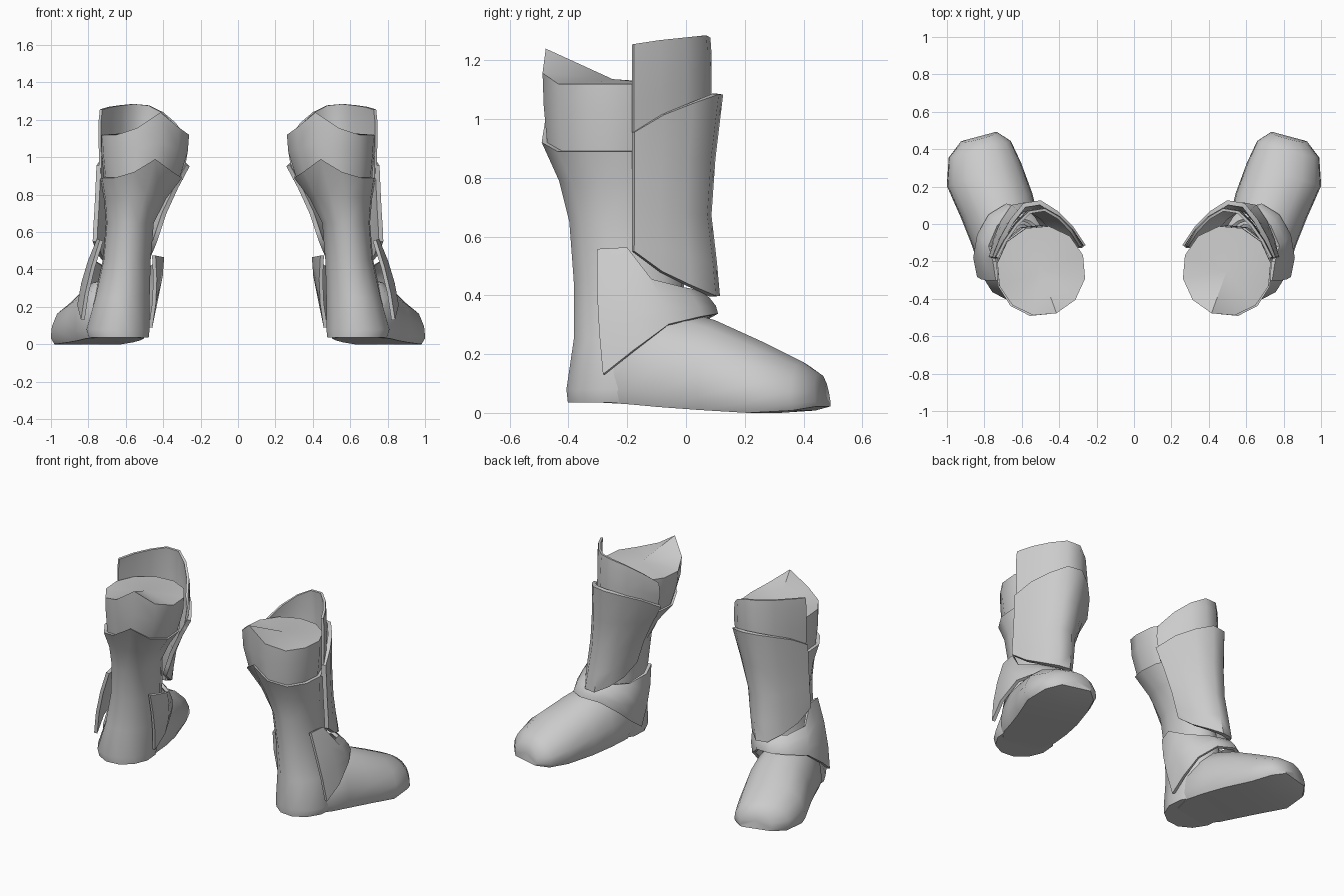
import bpy, bmesh, math
from mathutils import Vector

if "Cube" in bpy.data.objects:
    bpy.data.objects.remove(bpy.data.objects["Cube"], do_unlink=True)

grey = bpy.data.materials.new("plain_grey")
grey.use_nodes = True
GREY = (0.6, 0.6, 0.6, 1)
grey.diffuse_color = GREY
grey.node_tree.nodes["Principled BSDF"].inputs["Base Color"].default_value = GREY


def finish(name, bm, thickness=0):
    """Turn a left-side part into a mirrored, smooth-shaded pair."""
    bmesh.ops.recalc_face_normals(bm, faces=bm.faces)
    mesh = bpy.data.meshes.new(name)
    bm.to_mesh(mesh)
    bm.free()
    mesh.materials.append(grey)
    obj = bpy.data.objects.new(name, mesh)
    bpy.context.collection.objects.link(obj)
    if thickness:
        solid = obj.modifiers.new("thickness", "SOLIDIFY")
        solid.thickness = thickness
        solid.offset = 0
    mirror = obj.modifiers.new("pair", "MIRROR")
    mirror.use_mirror_merge = False
    bpy.ops.object.select_all(action="DESELECT")
    obj.select_set(True)
    bpy.context.view_layer.objects.active = obj
    bpy.ops.object.convert(target="MESH")
    bpy.ops.object.shade_smooth_by_angle(angle=math.radians(50))


def loft(name, rows, closed=True, thickness=0):
    """Skin rows of points; closed rows become tubes with fanned caps."""
    bm = bmesh.new()
    grid = [[bm.verts.new(p) for p in row] for row in rows]
    n = len(grid[0])
    for a, b in zip(grid, grid[1:]):
        for i in range(n if closed else n - 1):
            j = (i + 1) % n
            bm.faces.new((a[i], a[j], b[j], b[i]))
    if closed:
        for row in (grid[0], grid[-1]):
            hub = bm.verts.new(sum((v.co for v in row), Vector()) / n)
            for i in range(n):
                bm.faces.new((row[i], row[(i + 1) % n], hub))
    finish(name, bm, thickness)


# Leg tubes: rings whose rim rises to a point at the inner back
PEAK = 250


def ring(z, cx, cy, rx, ry, lift=0):
    points = []
    for k in range(12):
        a = math.radians(PEAK + 30 * k)
        off = min(k, 12 - k)
        up = lift * max(0, 1 - off / 2) ** 1.7
        points.append((cx + rx * math.cos(a), cy + ry * math.sin(a), z + up))
    return points


loft("boot_leg", [ring(*r) for r in (
    (0.035, 0.64, -0.22, 0.165, 0.185),
    (0.08, 0.645, -0.215, 0.175, 0.195),
    (0.25, 0.62, -0.19, 0.15, 0.195),
    (0.45, 0.595, -0.195, 0.13, 0.19),
    (0.65, 0.578, -0.21, 0.13, 0.19),
    (0.78, 0.55, -0.22, 0.17, 0.215, 0.03),
    (0.89, 0.518, -0.25, 0.222, 0.245, 0.1))])

loft("leg_cuff", [ring(*r) for r in (
    (0.885, 0.515, -0.245, 0.205, 0.23, 0.07),
    (1.03, 0.5, -0.248, 0.235, 0.24, 0.05),
    (1.12, 0.496, -0.25, 0.238, 0.242, 0.12))])


# Foot: domed cross sections from heel to toe
HALF = ((0, 0), (0.9, 0), (1, 0.14), (0.97, 0.4), (0.83, 0.68), (0.48, 0.92), (0, 1))


def section(x, y, half_width, low, high, turn, lean=0):
    a = math.radians(turn)
    outline = HALF + tuple((-u, v) for u, v in HALF[-2:0:-1])
    return [(x + u * half_width * math.cos(a) - v * lean * math.sin(a),
             y - u * half_width * math.sin(a) - v * lean * math.cos(a),
             low + v * (high - low)) for u, v in outline]


loft("boot_foot", [section(*s) for s in (
    (0.64, -0.29, 0.11, 0.036, 0.2, 10),
    (0.66, -0.16, 0.18, 0.03, 0.36, 15),
    (0.69, -0.04, 0.192, 0.02, 0.355, 18),
    (0.735, 0.1, 0.202, 0.01, 0.315, 18),
    (0.802, 0.265, 0.208, 0, 0.24, 17),
    (0.825, 0.4, 0.172, 0.008, 0.175, 15, 0.005),
    (0.83, 0.468, 0.1, 0.022, 0.135, 15, 0.015))])


# Shin plates: open chevrons, straight outside and bowed inside the ridge
def chevron(z, front, x_out, x_ridge, y_ridge, x_in, drop=0):
    ridge = Vector((x_ridge, y_ridge, z + front))
    points = []
    for end, bow, side, steps in (
            (Vector((x_out, -0.18, z)), 0.024, 1, (0, 0.28, 0.58, 0.86)),
            (Vector((x_in, -0.12, z - drop)), 0.034, -1, (0.86, 0.6, 0.3, 0))):
        for t in steps:
            p = end.lerp(ridge, t)
            run = ridge - end
            normal = Vector((run.y, -run.x, 0)).normalized() * side
            p += normal * bow * math.sin(math.pi * t)
            p.z = z + front * t ** 0.7 - (z - end.z) * (1 - t) ** 1.5
            points.append(p)
    return points


loft("knee_plate", [chevron(*r) for r in (
    (0.88, 0.1, 0.735, 0.53, 0.1, 0.3),
    (1.06, 0.05, 0.738, 0.525, 0.1, 0.275, 0.03),
    (1.2, 0.03, 0.738, 0.52, 0.1, 0.278, 0.13),
    (1.255, 0.033, 0.732, 0.52, 0.095, 0.285, 0.15))], False, 0.015)

loft("shin_plate", [chevron(*r) for r in (
    (0.55, -0.17, 0.765, 0.62, 0.13, 0.445),
    (0.61, -0.11, 0.763, 0.605, 0.118, 0.425),
    (0.7, -0.03, 0.757, 0.588, 0.095, 0.395),
    (0.84, 0.03, 0.75, 0.565, 0.11, 0.33),
    (0.955, 0.145, 0.745, 0.55, 0.14, 0.268))], False, 0.025)

# Ankle guard: a strap over the instep ending in two pointed side flaps
columns = (
    ((0.73, -0.3, 0.555), (0.83, -0.28, 0.13)),
    ((0.745, -0.2, 0.56), (0.85, -0.18, 0.21)),
    ((0.77, -0.12, 0.45), (0.83, -0.06, 0.3)),
    ((0.725, -0.01, 0.42), (0.77, 0.045, 0.325)),
    ((0.65, 0.04, 0.41), (0.68, 0.1, 0.335)),
    ((0.56, 0.01, 0.41), (0.57, 0.07, 0.32)),
    ((0.46, -0.07, 0.42), (0.49, 0, 0.25)),
    ((0.405, -0.16, 0.465), (0.465, -0.1, 0.16)),
    ((0.45, -0.27, 0.475), (0.468, -0.2, 0.09)))
middle = Vector((0.63, -0.2, 0))
rows = []
for t in (0, 0.33, 0.67, 1):
    row = []
    for top, bottom in columns:
        p = Vector(top).lerp(Vector(bottom), t)
        out = p - middle
        out.z = 0
        row.append(p + out.normalized() * 0.015 * math.sin(math.pi * t))
    rows.append(row)
loft("ankle_guard", rows, False, 0.02)
